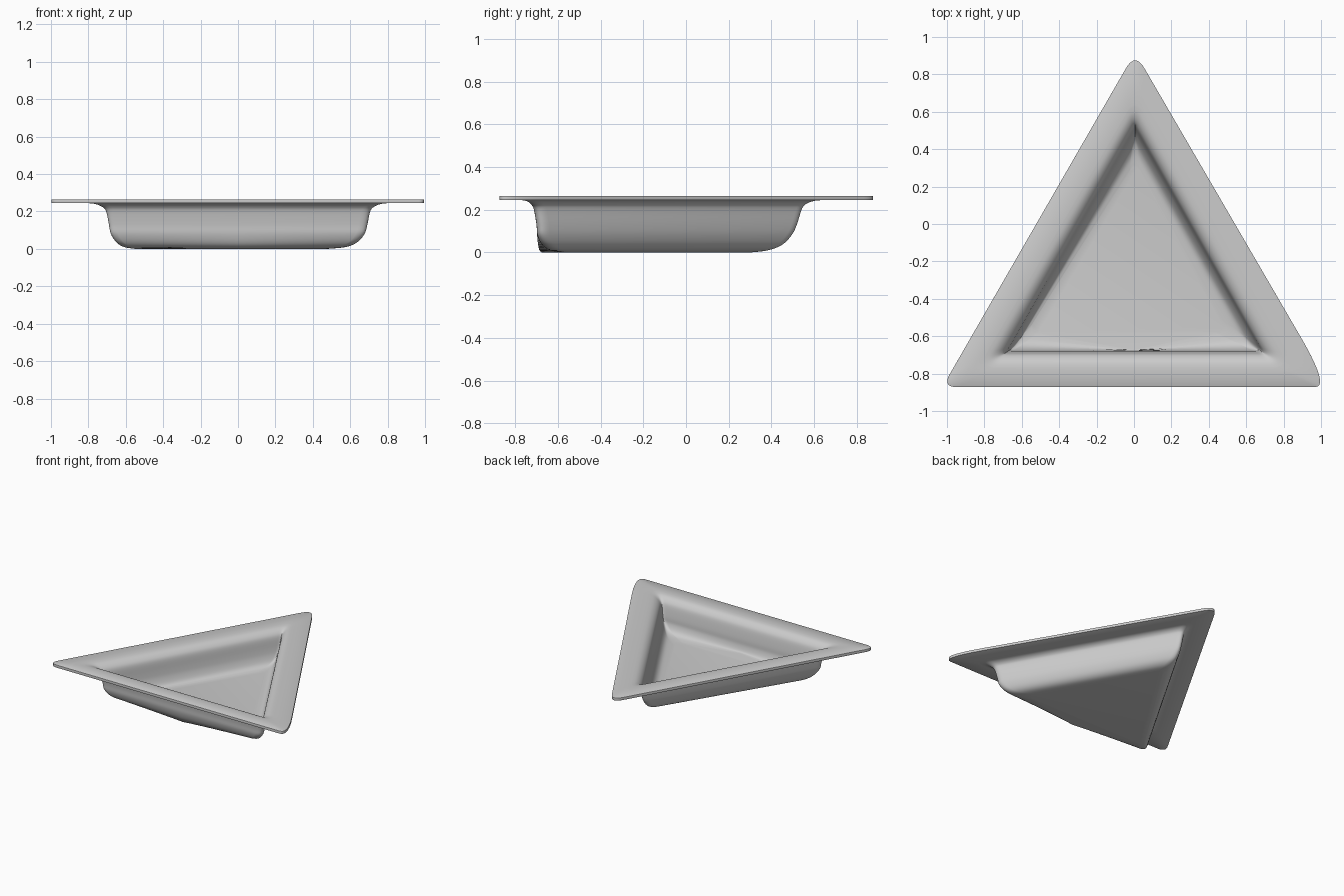
import bpy, bmesh
from mathutils import Vector

if "Cube" in bpy.data.objects:
    bpy.data.objects.remove(bpy.data.objects["Cube"])

grey = bpy.data.materials.new("light grey")
grey.diffuse_color = (0.6, 0.6, 0.6, 1)
grey.use_nodes = True
grey.node_tree.nodes["Principled BSDF"].inputs["Base Color"].default_value = grey.diffuse_color
SEG = 10

def ring(z, left, right, front, mid, apex, d_left, d_right_a, d_right_b, d_apex):
    """Triangle with curved corners, anticlockwise, plus a front middle point."""
    L, R, A = Vector((left, front)), Vector((right, front)), Vector((0.006, apex))
    M = Vector((0, mid))
    pts = [(M.x, M.y, z)]
    for p, prev, nxt, d1, d2 in ((R, M, A, d_right_a, d_right_b),
                                 (A, R, L, d_apex, d_apex),
                                 (L, A, M, d_left, d_left)):
        a = p + (prev - p).normalized() * d1
        b = p + (nxt - p).normalized() * d2
        for i in range(SEG + 1):
            t = i / SEG
            q = a * (1 - t) ** 2 + p * 2 * t * (1 - t) + b * t * t
            pts.append((q.x, q.y, z))
    return pts

# Underside profile of the well, from flange to floor:
# z, left, right, front, front middle, apex, corner roundings
well = [
    (.245, -.84, .84, -.77, -.77, .68, .10, .10, .10, .10),
    (.240, -.79, .79, -.745, -.745, .63, .08, .08, .08, .08),
    (.225, -.75, .75, -.725, -.725, .59, .07, .07, .07, .07),
    (.200, -.725, .73, -.712, -.712, .567, .06, .07, .07, .06),
    (.130, -.71, .715, -.70, -.70, .545, .06, .07, .07, .06),
    (.080, -.70, .70, -.695, -.697, .52, .06, .07, .07, .06),
    (.035, -.67, .66, -.67, -.692, .475, .06, .07, .07, .06),
    (.010, -.63, .60, -.63, -.686, .41, .06, .07, .07, .06),
    (.000, -.57, .50, -.57, -.675, .33, .06, .07, .07, .06),
]

def spline(rows, steps=4):
    out = []
    for i in range(len(rows) - 1):
        quad = [rows[max(i - 1, 0)], rows[i], rows[i + 1], rows[min(i + 2, len(rows) - 1)]]
        for s in range(steps):
            t = s / steps
            out.append([0.5 * (2 * b + (c - a) * t + (2 * a - 5 * b + 4 * c - d) * t * t
                               + (3 * b - a - 3 * c + d) * t ** 3) for a, b, c, d in zip(*quad)])
    out.append(list(rows[-1]))
    for r in out:
        r[0] = min(max(r[0], 0), .245)
    return out

# Flange outline followed by the well
rows = [(.245, -1.025, 1.047, -.872, -.872, .918, .08, .08, .30, .10)] + spline(well)
bm = bmesh.new()
loops = [[bm.verts.new(p) for p in ring(*r)] for r in rows]
n = len(loops[0])
for o, i in zip(loops, loops[1:]):
    for j in range(n):
        k = (j + 1) % n
        bm.faces.new((o[j], o[k], i[k], i[j]))
bm.faces.new(loops[-1])
mesh = bpy.data.meshes.new("triangular_dish")
bm.to_mesh(mesh)
bm.free()
mesh.materials.append(grey)
dish = bpy.data.objects.new("triangular_dish", mesh)
bpy.context.collection.objects.link(dish)

# Sheet thickness, grown upward and inward
sol = dish.modifiers.new("thickness", 'SOLIDIFY')
sol.thickness = 0.02
sol.offset = 1
bev = dish.modifiers.new("soft_rim", 'BEVEL')
bev.width = 0.004
bev.segments = 2
bev.limit_method = 'ANGLE'
bev.angle_limit = 1.0

bpy.context.view_layer.objects.active = dish
dish.select_set(True)
bpy.ops.object.shade_smooth_by_angle(angle=0.9)
